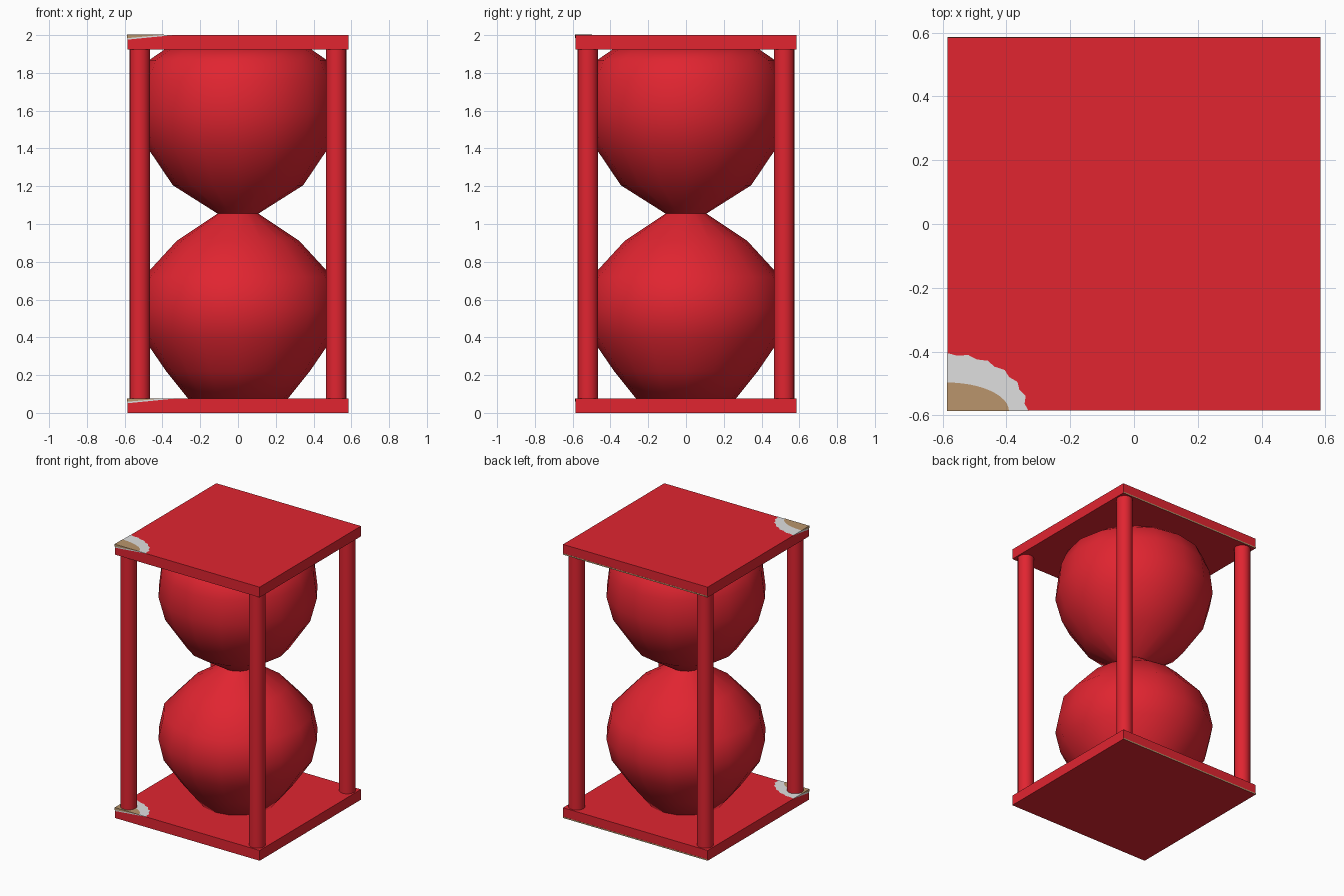
import bpy, bmesh, math

if "Cube" in bpy.data.objects:
    bpy.data.objects.remove(bpy.data.objects["Cube"])

HALF = 0.585      # half width of the end plates
THICK = 0.075     # plate thickness
SEG = 16


def material(name, rgb):
    m = bpy.data.materials.new(name)
    m.diffuse_color = (*rgb, 1)
    m.use_nodes = True
    m.node_tree.nodes["Principled BSDF"].inputs["Base Color"].default_value = m.diffuse_color
    return m


RED = material("red", (0.75, 0.018, 0.03))
GREY = material("pale grey", (0.74, 0.74, 0.74))
BROWN = material("brown", (0.49, 0.30, 0.15))


def make(name, bm, mat, smooth=None):
    bmesh.ops.recalc_face_normals(bm, faces=bm.faces)
    me = bpy.data.meshes.new(name)
    bm.to_mesh(me)
    bm.free()
    me.materials.append(mat)
    ob = bpy.data.objects.new(name, me)
    bpy.context.collection.objects.link(ob)
    if smooth:
        bpy.context.view_layer.objects.active = ob
        ob.select_set(True)
        bpy.ops.object.shade_smooth_by_angle(angle=math.radians(smooth))
        ob.select_set(False)
    return ob


def box(name, mat, lo, hi):
    bm = bmesh.new()
    bmesh.ops.create_cube(bm, size=1)
    for v in bm.verts:
        v.co = [(l + h) / 2 + c * (h - l) for l, h, c in zip(lo, hi, v.co)]
    return make(name, bm, mat)


def lathe(name, mat, profile, centre=(0, 0), smooth=70):
    bm = bmesh.new()
    rings = [[bm.verts.new((centre[0] + r * math.cos(2 * math.pi * i / SEG),
                            centre[1] + r * math.sin(2 * math.pi * i / SEG), z))
              for i in range(SEG)] for r, z in profile]
    for a, b in zip(rings, rings[1:]):
        for i in range(SEG):
            j = (i + 1) % SEG
            bm.faces.new((a[i], a[j], b[j], b[i]))
    bm.faces.new(rings[0])
    bm.faces.new(rings[-1])
    return make(name, bm, mat, smooth)


def corner_wear(name, mat, rx, ry, top, depth, proud, wobble):
    """Thin worn patch on a plate corner, tapering along both edges."""
    bm = bmesh.new()
    c = -HALF - proud
    n = 12
    arc = []
    for i in range(n + 1):
        a = math.pi / 2 * i / n
        k = 1 + wobble * (-1) ** i
        arc.append(bm.verts.new((c + rx * k * math.cos(a), c + ry * k * math.sin(a), top + proud)))
    up = bm.verts.new((c, c, top + proud))
    down = bm.verts.new((c, c, top - depth))
    for a, b in zip(arc, arc[1:]):
        bm.faces.new((up, a, b))
        bm.faces.new((down, b, a))
    bm.faces.new((up, down, arc[0]))
    bm.faces.new((up, arc[-1], down))
    make(name, bm, mat)


# End plates, each with a worn front corner and a bare strip on the back edge
for label, z in (("bottom", 0), ("top", 2 - THICK)):
    box(label + "_plate", RED, (-HALF, -HALF, z), (HALF, HALF, z + THICK))
    box(label + "_back_strip", BROWN, (-HALF, HALF - 0.004, z + 0.0005), (HALF, HALF + 0.001, z + 0.01))
    corner_wear(label + "_grey_wear", GREY, 0.25, 0.178, z + THICK, 0.024, 0.001, 0.02)
    corner_wear(label + "_brown_wear", BROWN, 0.195, 0.09, z + THICK, 0.016, 0.002, 0)

# Four corner pillars
for sx in (-1, 1):
    for sy in (-1, 1):
        lathe(f"pillar_{'left' if sx < 0 else 'right'}_{'front' if sy < 0 else 'back'}", RED,
              [(0.055, THICK - 0.01), (0.055, 2 - THICK + 0.01)], (0.52 * sx, 0.52 * sy), 40)

# Two bulbs joined at the neck
lathe("hourglass_bulbs", RED, [
    (0.26, 0.07), (0.38, 0.22), (0.50, 0.395), (0.535, 0.55), (0.50, 0.72),
    (0.325, 0.91), (0.108, 1.055), (0.345, 1.205), (0.49, 1.42),
    (0.535, 1.59), (0.515, 1.76), (0.47, 1.868), (0.38, 1.93)], smooth=85)
